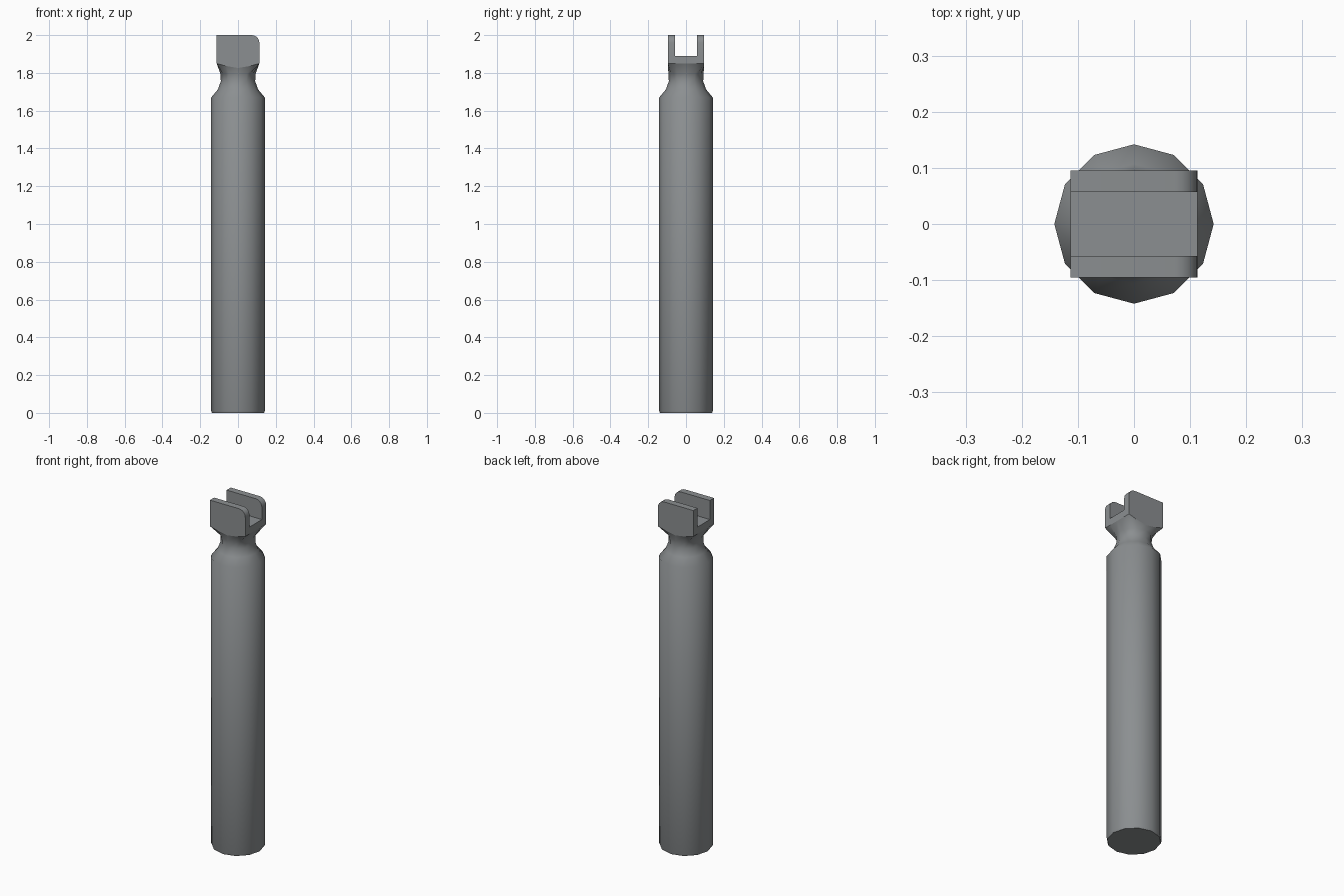
import bpy, bmesh, math

if "Cube" in bpy.data.objects:
    bpy.data.objects.remove(bpy.data.objects["Cube"])

# single grey metal colour
grey = bpy.data.materials.new("grey metal")
grey.diffuse_color = (0.26, 0.275, 0.283, 1)
grey.use_nodes = True
grey.node_tree.nodes["Principled BSDF"].inputs["Base Color"].default_value = grey.diffuse_color

HX, HY = 0.113, 0.095          # half size of the forked head
# 12-sided section plus one extra point on each diagonal chord
ANGLES = sorted([i * 30 for i in range(12)] + [45, 135, 225, 315])


def circle(r, z):
    pts = []
    for a in ANGLES:
        k = r * (math.cos(math.radians(15)) if a % 30 else 1)
        t = math.radians(a)
        pts.append((k * math.cos(t), k * math.sin(t), z))
    return pts


def rectangle(z=None):
    """Section stretched onto the head rectangle; lower edge dips at mid front/back."""
    pts = []
    for a in ANGLES:
        t = math.radians(a)
        c, s = math.cos(t), math.sin(t)
        k = 1 / max(abs(c), abs(s))
        x, y = c * k * HX, s * k * HY
        low = 1.826 + 0.024 * (abs(x) / HX) ** 1.5
        pts.append((x, y, low if z is None else z))
    return pts


def loft(bm, rings):
    rows = [[bm.verts.new(p) for p in ring] for ring in rings]
    n = len(ANGLES)
    for lo, hi in zip(rows, rows[1:]):
        for i in range(n):
            j = (i + 1) % n
            bm.faces.new((lo[i], lo[j], hi[j], hi[i]))
    return rows


def finish(bm, name, angle):
    me = bpy.data.meshes.new(name)
    bm.to_mesh(me)
    bm.free()
    me.materials.append(grey)
    ob = bpy.data.objects.new(name, me)
    bpy.context.collection.objects.link(ob)
    bpy.ops.object.select_all(action='DESELECT')
    ob.select_set(True)
    bpy.context.view_layer.objects.active = ob
    bpy.ops.object.shade_smooth_by_angle(angle=math.radians(angle))


# shaft with narrowed neck flaring into the head
bm = bmesh.new()
profile = [(0.138, 0), (0.142, 0.01), (0.142, 1.67), (0.107, 1.712),
           (0.091, 1.755), (0.093, 1.795)]
rows = loft(bm, [circle(r, z) for r, z in profile] + [rectangle()])
bm.faces.new(rows[0][::-1])
finish(bm, "shaft", 50)

# head base with the slot floor
bm = bmesh.new()
rows = loft(bm, [rectangle(), rectangle(1.89)])
bm.faces.new(rows[-1])
finish(bm, "head_base", 30)

# two fork walls, rounded at the upper +x corner
R = 0.04
outline = [(-HX, 1.89), (HX, 1.89)]
for i in range(6):
    t = math.radians(18 * i)
    outline.append((HX - R + R * math.cos(t), 2 - R + R * math.sin(t)))
outline.append((-HX, 2.0))
for name, y0, y1 in (("front_fork_wall", -HY, -0.057), ("back_fork_wall", 0.057, HY)):
    bm = bmesh.new()
    a = [bm.verts.new((x, y0, z)) for x, z in outline]
    b = [bm.verts.new((x, y1, z)) for x, z in outline]
    bm.faces.new(a)
    bm.faces.new(b[::-1])
    n = len(outline)
    for i in range(1, n):      # underside stays open on the base
        j = (i + 1) % n
        bm.faces.new((a[j], a[i], b[i], b[j]))
    finish(bm, name, 30)
